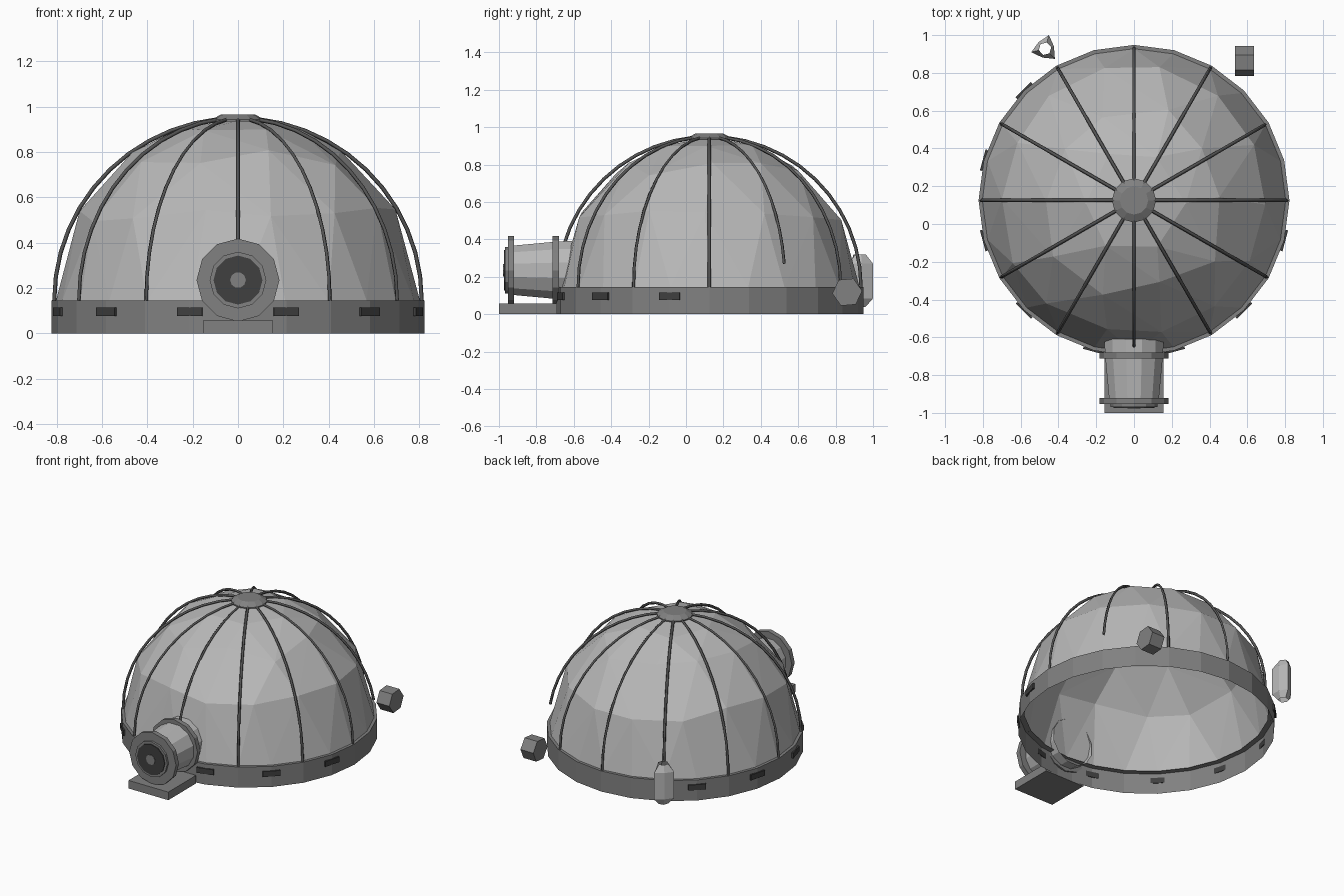
import bpy, bmesh, random
from math import sin, cos, pi, radians
from mathutils import Vector, Matrix

if "Cube" in bpy.data.objects:
    bpy.data.objects.remove(bpy.data.objects["Cube"])

CY = 0.125   # dome centre in y
BASE = 0.145  # top of the base ring
random.seed(4)


def grey(name, v):
    m = bpy.data.materials.new(name)
    m.diffuse_color = (v, v, v, 1)
    m.use_nodes = True
    m.node_tree.nodes["Principled BSDF"].inputs["Base Color"].default_value = m.diffuse_color
    return m


PALE, MID, DARK, BLACK = grey("pale", 0.48), grey("mid", 0.22), grey("dark", 0.09), grey("black", 0.05)


def finish(name, bm, mat):
    bmesh.ops.recalc_face_normals(bm, faces=bm.faces)
    me = bpy.data.meshes.new(name)
    bm.to_mesh(me)
    bm.free()
    me.materials.append(mat)
    ob = bpy.data.objects.new(name, me)
    bpy.context.collection.objects.link(ob)
    return ob


def lathe(name, profile, n, mat, matrix=Matrix(), caps=(True, True), turn=0.0, wave=0.0):
    """Spin (radius, height) points round z; wave makes alternate corners shallower."""
    bm = bmesh.new()
    rings = []
    for k, (r, h) in enumerate(profile):
        w = wave if 0 < k < len(profile) - 1 else 0
        ring = []
        for i in range(n):
            a = turn + 2 * pi * i / n
            rr = r * (1 - w * (i % 2))
            ring.append(bm.verts.new(matrix @ Vector((rr * cos(a), rr * sin(a), h))))
        rings.append(ring)
    for a, b in zip(rings, rings[1:]):
        for i in range(n):
            j = (i + 1) % n
            bm.faces.new((a[i], a[j], b[j], b[i]))
    if caps[0]:
        bm.faces.new(rings[0][::-1])
    if caps[1]:
        bm.faces.new(rings[-1])
    return finish(name, bm, mat)


def box(name, size, mat, matrix):
    bm = bmesh.new()
    bmesh.ops.create_cube(bm, size=1, matrix=matrix @ Matrix.Diagonal((*size, 1)))
    return finish(name, bm, mat)


centre = Matrix.Translation((0, CY, 0))

# base ring: thin wall with an inward ledge on top
lathe("base_ring", [(0.823, 0), (0.823, BASE), (0.785, BASE)], 24, MID, centre, (False, False))

# dome shell: hull of loosely scattered points on a hemisphere, open underneath
bm = bmesh.new()
for elev, count, jitter in ((0, 24, 0), (29, 14, 4), (52, 10, 4), (72, 6, 3), (88, 1, 0)):
    for i in range(count):
        a = 2 * pi * (i + random.uniform(-0.02, 0.02) * jitter) / count
        e = radians(elev + random.uniform(-jitter, jitter))
        r = 0.803 * cos(e)
        bm.verts.new((r * cos(a), CY + r * sin(a), BASE + 0.803 * sin(e)))
bmesh.ops.convex_hull(bm, input=bm.verts)
bottom = [f for f in bm.faces if all(v.co.z < BASE + 0.001 for v in f.verts)]
bmesh.ops.delete(bm, geom=bottom, context='FACES')
finish("dome_shell", bm, PALE)

# meridian ribs
cu = bpy.data.curves.new("dome_ribs", 'CURVE')
cu.dimensions = '3D'
cu.bevel_depth = 0.009
cu.bevel_resolution = 0
cu.materials.append(DARK)
for k in range(12):
    a = radians(30 * k)
    start = radians(9) if k == 1 else 0
    sp = cu.splines.new('POLY')
    sp.points.add(11)
    for i, p in enumerate(sp.points):
        e = start + (radians(84) - start) * i / 11
        r = 0.811 * cos(e)
        p.co = (r * cos(a), CY + r * sin(a), BASE + 0.805 * sin(e), 1)
ribs = bpy.data.objects.new("dome_ribs", cu)
bpy.context.collection.objects.link(ribs)

# crown cap
lathe("crown_cap", [(0.117, 0.935), (0.117, 0.943), (0.075, 0.966)], 12, MID, centre)

# vents round the front and left of the ring
for k in range(8):
    a = radians(135 + 30 * k)
    box("ring_vent", (0.012, 0.115, 0.038), BLACK,
        centre @ Matrix.Rotation(a, 4, 'Z') @ Matrix.Translation((0.823, 0, 0.096)))

# airlock: lathe axis turned to point along -y
lock = Matrix.Translation((0, 0, 0.235)) @ Matrix.Rotation(pi / 2, 4, 'X')
lathe("airlock_tunnel", [(0.163, 0.61), (0.158, 0.70), (0.135, 0.94)], 12, PALE, lock, (False, True), pi / 12)
for name, y in (("inner_flange", 0.68), ("outer_flange", 0.92)):
    lathe(name, [(0.183, y), (0.183, y + 0.033)], 12, MID, lock)
lathe("hatch_rim", [(0.125, 0.95), (0.125, 0.968)], 12, MID, lock)
lathe("hatch_window", [(0.108, 0.96), (0.108, 0.974)], 12, BLACK, lock)
lathe("hatch_hub", [(0.035, 0.97), (0.035, 0.978)], 10, MID, lock)
box("airlock_step", (0.31, 0.31, 0.057), MID, Matrix.Translation((0, -0.845, 0.0285)))

# rear hexagonal canister, lying along x
can = Matrix.Translation((0.585, 0.862, 0.118)) @ Matrix.Rotation(pi / 2, 4, 'Y')
lathe("rear_canister", [(0.08, -0.05), (0.08, 0.05)], 6, MID, can, turn=radians(35))

# rear upright tank: three-cornered hollow body with open ends
tank = Matrix.Translation((-0.471, 0.928, 0))
lathe("rear_tank", [(0.034, 0.04), (0.075, 0.085), (0.075, 0.27), (0.034, 0.32)], 6, PALE, tank,
      (False, False), radians(74), 0.35)
